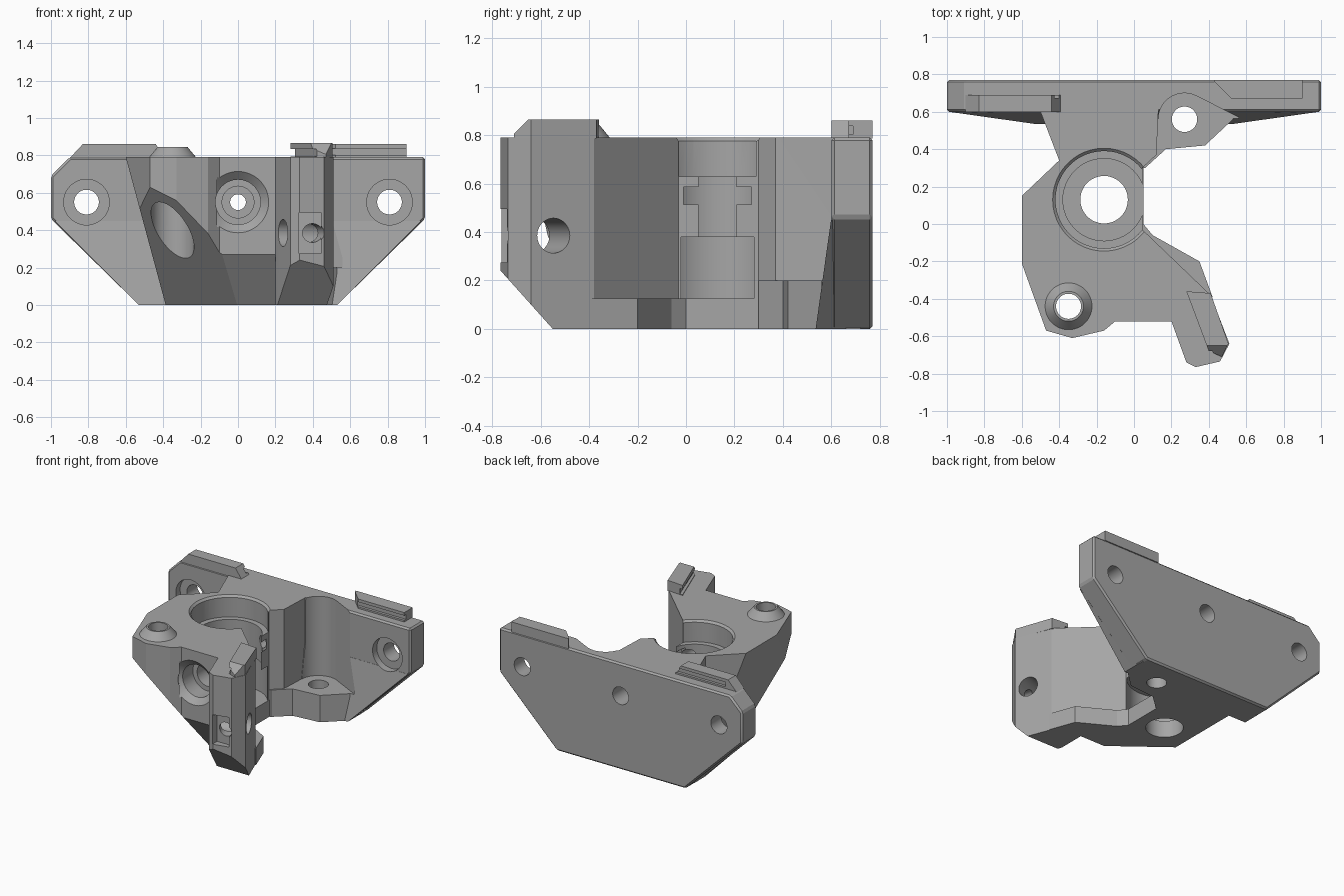
import bpy, bmesh, math
from mathutils import Vector

old = bpy.data.objects.get("Cube")
if old:
    bpy.data.objects.remove(old, do_unlink=True)

grey = bpy.data.materials.new("plain grey")
grey.use_nodes = True
GREY = (0.38, 0.38, 0.38, 1)
grey.diffuse_color = GREY
grey.node_tree.nodes["Principled BSDF"].inputs["Base Color"].default_value = GREY


def finish(name, bm):
    bm.normal_update()
    bmesh.ops.recalc_face_normals(bm, faces=bm.faces)
    if bm.calc_volume(signed=True) < 0:
        bmesh.ops.reverse_faces(bm, faces=bm.faces)
    mesh = bpy.data.meshes.new(name)
    bm.to_mesh(mesh)
    bm.free()
    mesh.materials.append(grey)
    obj = bpy.data.objects.new(name, mesh)
    bpy.context.collection.objects.link(obj)
    return obj


def prism(name, points, low, high, axis="z"):
    """Extrude an outline along z (points are x, y) or y (points are x, z)."""
    bm = bmesh.new()
    place = (lambda u, v, h: (u, v, h)) if axis == "z" else (lambda u, v, h: (u, h, v))
    rings = [[bm.verts.new(place(u, v, h)) for u, v in points] for h in (low, high)]
    bm.faces.new(rings[0])
    bm.faces.new(rings[1])
    n = len(points)
    for i in range(n):
        j = (i + 1) % n
        bm.faces.new((rings[0][i], rings[0][j], rings[1][j], rings[1][i]))
    return finish(name, bm)


def rod(name, start, end, r1, r2=None, sides=48):
    """Cylinder or cone between two points."""
    a, b = Vector(start), Vector(end)
    bm = bmesh.new()
    bmesh.ops.create_cone(bm, cap_ends=True, segments=sides, radius1=r1,
                          radius2=r1 if r2 is None else r2, depth=(b - a).length)
    turn = (b - a).to_track_quat("Z", "Y")
    for v in bm.verts:
        v.co = turn @ v.co + (a + b) / 2
    return finish(name, bm)


def block(name, centre, size, aim=(0, 0, 1)):
    bm = bmesh.new()
    bmesh.ops.create_cube(bm, size=1)
    turn = Vector(aim).to_track_quat("Z", "Y")
    for v in bm.verts:
        v.co = turn @ (v.co * Vector(size)) + Vector(centre)
    return finish(name, bm)


def apply(obj, mod):
    bpy.context.view_layer.objects.active = obj
    bpy.ops.object.modifier_apply(modifier=mod.name)


def combine(obj, tool, operation="DIFFERENCE"):
    mod = obj.modifiers.new("combine", "BOOLEAN")
    mod.operation, mod.solver, mod.object = operation, "EXACT", tool
    apply(obj, mod)
    bpy.data.objects.remove(tool, do_unlink=True)


def slice_off(obj, point, normal):
    """Remove everything on the normal side of a plane."""
    n = Vector(normal).normalized()
    combine(obj, block("slicer", Vector(point) + n * 2, (4, 4, 4), n))


TOP = 0.79
CX, CY = -0.16, 0.13      # main bore centre
BX, BY = -0.35, -0.44     # front boss centre
PX, PY = 0.27, 0.56       # pad hole centre

# Back plate with a thicker lower front
outline = [(-0.53, 0), (0.53, 0), (1, 0.46), (1, TOP), (-0.9, TOP), (-1, 0.69), (-1, 0.46)]
bracket = prism("mounting_bracket", outline, 0.6, 0.77, "y")
bevel = bracket.modifiers.new("bevel", "BEVEL")
bevel.width, bevel.segments = 0.012, 1
apply(bracket, bevel)
wedge = prism("wedge", [(-0.53, 0), (0.53, 0), (0.98, 0.45), (-0.98, 0.45)], 0.5, 0.66, "y")
slice_off(wedge, (0, 0.6, 0.46), (0, -0.46, 0.065))
combine(bracket, wedge, "UNION")

# Main body, sloped on its front and left undersides
body = prism("body", [(-0.53, 0.7), (-0.5, 0.6), (-0.4, 0.34), (-0.6, 0.15), (-0.6, -0.21),
                      (-0.47, -0.57), (-0.33, -0.61), (-0.16, -0.57), (-0.1, -0.52),
                      (0.2, -0.52), (0.41, -0.38), (0.045, -0.03), (0.045, 0.3),
                      (0.12, 0.37), (0.13, 0.6), (0.13, 0.7)], 0, TOP)
slice_off(body, (0, -0.52, 0.27), (0, -0.27, -0.2))
slice_off(body, (BX, BY, 0.4), (-0.8, -1.03, -1))
slice_off(body, (-0.6, 0, TOP), (-1, 0, -0.27))

# Front arm with a sloped toe
arm = prism("arm", [(0.2, -0.52), (0.28, -0.74), (0.33, -0.765), (0.46, -0.735),
                    (0.51, -0.64), (0.41, -0.38), (0.2, -0.3)], 0, TOP)
slice_off(arm, (0, -0.765, 0.24), (0, -0.24, -0.215))

# Low ledge, low pad and raised boss
ledge = prism("ledge", [(0.05, 0.31), (0.05, 0), (0.1, -0.06), (0.35, -0.2),
                        (0.42, -0.39), (0.2, -0.3), (-0.1, 0), (-0.1, 0.31)], 0, 0.125)
pad = prism("pad", [(0, 0.3), (0.06, 0.3), (0.17, 0.4), (0.38, 0.42), (0.53, 0.56),
                    (0.53, 0.72), (0, 0.72)], 0, 0.2)
boss = rod("boss", (BX, BY, TOP - 0.03), (BX, BY, 0.845), 0.15, 0.08)
for part in (body, arm, ledge, pad, boss):
    combine(bracket, part, "UNION")

# Rounded pocket above the pad
arc = [(PX + 0.14 * math.cos(t), PY + 0.14 * math.sin(t))
       for t in [math.radians(180 - 10 * i) for i in range(13)]]
combine(bracket, prism("pocket", arc + [(0.56, 0.57), (0.56, 0.36), (0.13, 0.36)], 0.2, 1))
combine(bracket, rod("pad_hole", (PX, PY, -0.1), (PX, PY, 0.5), 0.068))

# Stepped main bore
for low, high, r1, r2 in ((-0.1, 0.3, 0.127, None), (0.125, 0.38, 0.255, None),
                          (0.37, 0.7, 0.22, None), (0.63, 0.9, 0.26, None),
                          (0.775, 0.805, 0.26, 0.29)):
    combine(bracket, rod("bore", (CX, CY, low), (CX, CY, high), r1, r2))

# Boss hole with a wide lower mouth
combine(bracket, rod("boss_hole", (BX, BY, 0), (BX, BY, 1), 0.067))
combine(bracket, rod("boss_mouth", (BX, BY, -0.1), (BX, BY, 0.62), 0.115))

# Plate screw holes and counterbores
for x in (-0.81, 0.81):
    combine(bracket, rod("screw_hole", (x, 0.4, 0.55), (x, 1, 0.55), 0.066))
    combine(bracket, rod("counterbore", (x, 0.3, 0.55), (x, 0.65, 0.55), 0.122))

# Stepped centre hole running front to back
for near, far, r1, r2 in ((-1, 1, 0.042, None), (0.5, 1, 0.065, None), (-0.01, 0.27, 0.058, None),
                          (-0.6, -0.36, 0.12, None), (-0.4, -0.25, 0.085, None),
                          (-0.53, -0.48, 0.175, 0.12)):
    combine(bracket, rod("centre_hole", (0, near, 0.55), (0, far, 0.55), r1, r2))

# Cross hole and tip window in the arm
along, across = Vector((0.34, -0.94, 0)), Vector((0.94, 0.34, 0))
mid = Vector((0.355, -0.59, 0.385))
combine(bracket, rod("cross_hole", mid - across * 0.3, mid + across * 0.3, 0.072))
combine(bracket, block("window", (0.385, -0.77, 0.385), (0.12, 0.22, 0.12), (0, -1, 0)))
combine(bracket, rod("window_hole", mid, mid + along * 0.3, 0.05))

# Hooked strips on the plate, each grooved along one side
strip_left = prism("left_top_strip", [(0.43, 0.77), (0.43, 0.76), (0.52, 0.67),
                                      (0.9, 0.67), (0.9, 0.77)], TOP - 0.005, 0.86)
combine(strip_left, block("groove", (0.66, 0.67, 0.82), (1, 0.04, 0.035)))
strip_right = prism("right_top_strip", [(-0.9, TOP - 0.005), (-0.83, 0.86), (-0.44, 0.86),
                                        (-0.39, TOP - 0.005)], 0.6, 0.69, "y")
combine(strip_right, block("groove", (-0.6, 0.69, 0.82), (0.42, 0.04, 0.035)))

# Hooked strip on the arm
lip = prism("arm_top_strip", [(0.28, -0.36), (0.41, -0.37), (0.505, -0.64), (0.47, -0.71),
                              (0.4, -0.68)], TOP - 0.005, 0.865)
slice_off(lip, (0.4, -0.65, 0.865), (0, -1, 1))
combine(lip, block("groove", (0.34, -0.52, 0.815), (0.6, 0.04, 0.04), across))

# Smooth the round bores, keep the cut edges sharp
bpy.ops.object.select_all(action="DESELECT")
for obj in (bracket, strip_left, strip_right, lip):
    obj.select_set(True)
    bpy.context.view_layer.objects.active = obj
bpy.ops.object.shade_smooth_by_angle(angle=math.radians(20))
